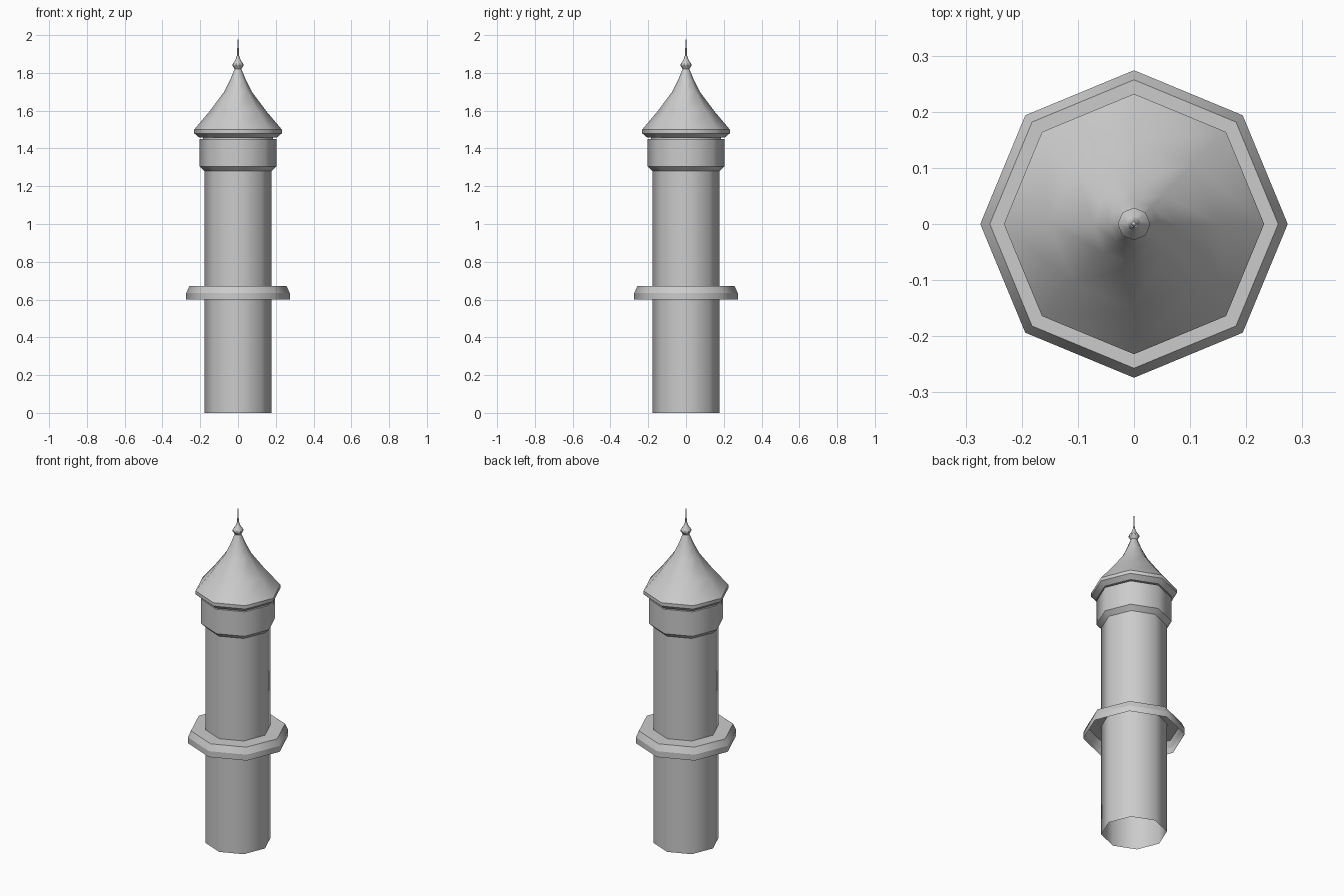
import bpy
import bmesh
import math

old = bpy.data.objects.get("Cube")
if old:
    bpy.data.objects.remove(old, do_unlink=True)

# Single stone colour
stone = bpy.data.materials.new("grey_stone")
stone.use_nodes = True
colour = (0.6, 0.6, 0.6, 1)
stone.diffuse_color = colour
stone.node_tree.nodes["Principled BSDF"].inputs["Base Color"].default_value = colour


def lathe(name, profile, sides=8, soft=False):
    """Turn an (r, z) profile about z; soft keeps the horizontal rings smooth."""
    bm = bmesh.new()
    rings = []
    for r, z in profile:
        if r == 0:
            rings.append([bm.verts.new((0, 0, z))] * sides)
        else:
            angles = [math.tau * i / sides for i in range(sides)]
            rings.append([bm.verts.new((r * math.cos(a), r * math.sin(a), z)) for a in angles])
    for low, high in zip(rings, rings[1:]):
        for i in range(sides):
            j = (i + 1) % sides
            corners = list(dict.fromkeys((low[i], low[j], high[j], high[i])))
            bm.faces.new(corners).smooth = True
    if not soft:
        for e in bm.edges:
            if abs(e.verts[0].co.z - e.verts[1].co.z) < 1e-5:
                flat_ring = abs(e.verts[0].co.xy.length - e.verts[1].co.xy.length) < 1e-5
                e.smooth = not flat_ring
    mesh = bpy.data.meshes.new(name)
    bm.to_mesh(mesh)
    bm.free()
    mesh.materials.append(stone)
    obj = bpy.data.objects.new(name, mesh)
    bpy.context.collection.objects.link(obj)
    return obj


# Open octagonal shaft
lathe("shaft", [(0.177, 0), (0.177, 1.28)])

# Balcony ring, hollow underneath
lathe("balcony_ring", [(0.274, 0.6), (0.274, 0.635), (0.257, 0.672), (0.175, 0.672)])

# Wider head with a chamfered foot and a recessed top
lathe("tower_head", [(0.177, 1.28), (0.203, 1.305), (0.203, 1.45), (0.185, 1.45), (0.185, 1.46)])

# Eaves below the roof
lathe("eaves", [(0.185, 1.457), (0.205, 1.457), (0.232, 1.48), (0.232, 1.5)])

# Flared roof
lathe("roof", [(0.232, 1.5), (0.151, 1.596), (0.073, 1.7), (0.044, 1.758), (0.018, 1.82)], soft=True)

# Finial knob and needle
lathe("finial_knob", [(0.014, 1.815), (0.029, 1.838), (0.029, 1.846), (0.012, 1.872), (0.006, 1.89)])
lathe("finial_needle", [(0.007, 1.87), (0.004, 1.93), (0, 2)], sides=4, soft=True)
